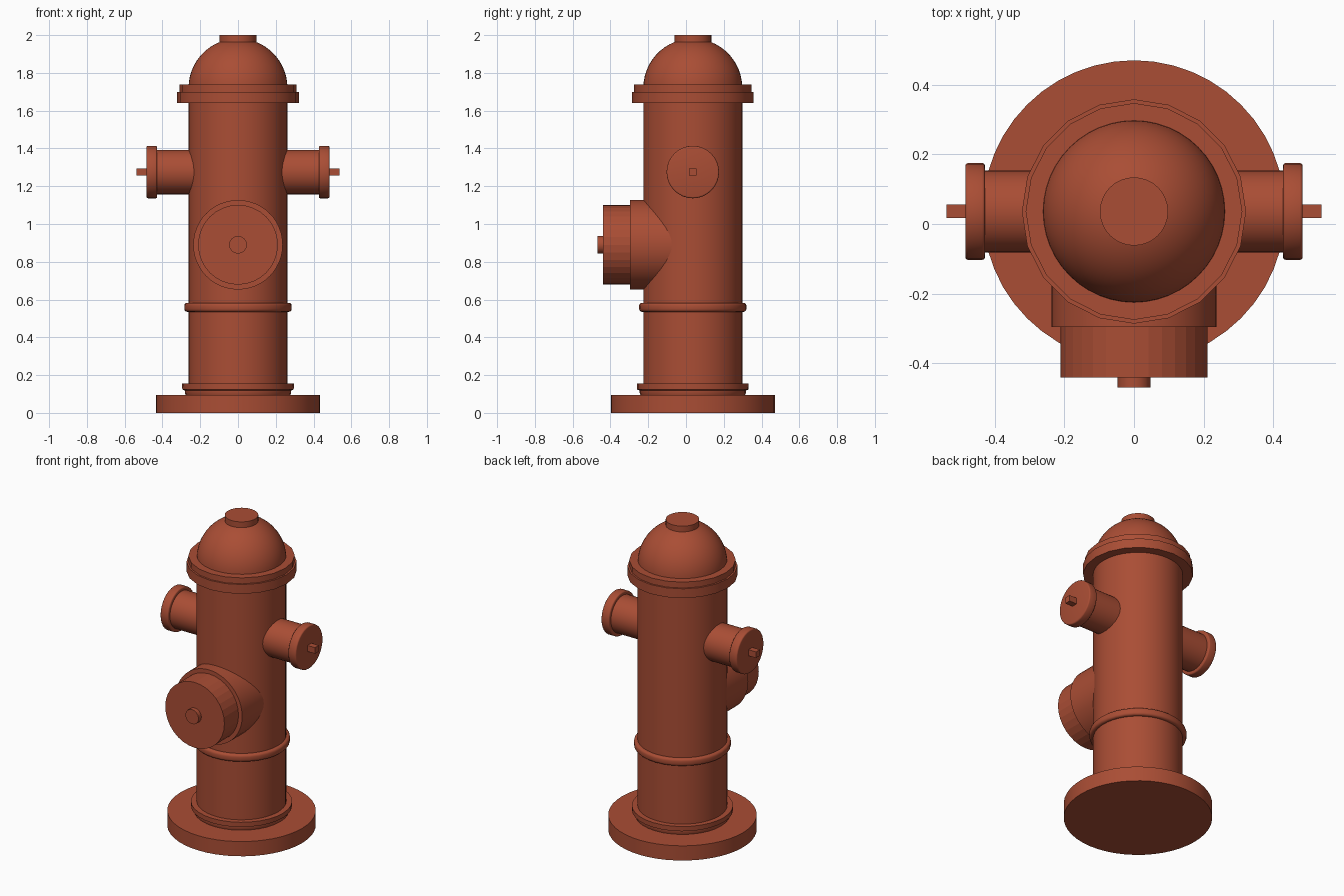
import bpy, bmesh, math
from mathutils import Matrix, Vector

if "Cube" in bpy.data.objects:
    bpy.data.objects.remove(bpy.data.objects["Cube"])

CY = 0.036  # y of the barrel axis

paint = bpy.data.materials.new("red_paint")
paint.diffuse_color = (0.40, 0.075, 0.035, 1)
paint.use_nodes = True
paint.node_tree.nodes["Principled BSDF"].inputs["Base Color"].default_value = paint.diffuse_color


def lathe(name, profile, sides, matrix, angle=35, turn=0.0):
    """Revolve (radius, height) points about local z, closing both ends."""
    bm = bmesh.new()
    rings = []
    for r, h in profile:
        rings.append([bm.verts.new((r * math.cos(turn + 2 * math.pi * i / sides),
                                    r * math.sin(turn + 2 * math.pi * i / sides), h))
                      for i in range(sides)])
    for a, b in zip(rings, rings[1:]):
        for i in range(sides):
            j = (i + 1) % sides
            bm.faces.new((a[i], a[j], b[j], b[i]))
    bm.faces.new(rings[0][::-1])
    bm.faces.new(rings[-1])
    bm.transform(matrix)
    bmesh.ops.recalc_face_normals(bm, faces=bm.faces)
    mesh = bpy.data.meshes.new(name)
    bm.to_mesh(mesh)
    bm.free()
    mesh.materials.append(paint)
    obj = bpy.data.objects.new(name, mesh)
    bpy.context.collection.objects.link(obj)
    bpy.ops.object.select_all(action='DESELECT')
    obj.select_set(True)
    bpy.context.view_layer.objects.active = obj
    if angle:
        bpy.ops.object.shade_smooth_by_angle(angle=math.radians(angle))
    return obj


def drum(r, h0, h1, bevel=0.0):
    """Cylinder profile with optional rounded rims."""
    if not bevel:
        return [(r, h0), (r, h1)]
    arc = [math.radians(a) for a in (0, 30, 60, 90)]
    low = [(r - bevel + bevel * math.sin(a), h0 + bevel - bevel * math.cos(a)) for a in arc]
    return low + [(p, h0 + h1 - h) for p, h in reversed(low)]


up = Matrix.Translation((0, CY, 0))

# Foot, barrel and collars
lathe("base_plate", drum(0.434, 0, 0.095), 48, up)
lathe("base_collar", [(0.275, 0.09), (0.281, 0.105), (0.281, 0.118),
                      (0.295, 0.124), (0.296, 0.155)], 32, up)
lathe("barrel", drum(0.262, 0.05, 1.73), 48, up)
lathe("barrel_band", drum(0.284, 0.535, 0.583, 0.015), 32, up)

# Bonnet flange, dome and top cap
lathe("flange_lower", drum(0.322, 1.64, 1.70), 20, up)
lathe("flange_upper", drum(0.311, 1.69, 1.738), 20, up)
dome = [(0.262 * math.cos(a), 1.72 + 0.262 * math.sin(a))
        for a in (math.radians(90 * i / 13) for i in range(13))]
lathe("dome", dome, 48, up)
lathe("top_cap", drum(0.098, 1.93, 2.0), 32, up)

# Side outlets, mirrored left and right
for side, s in (("right", 1), ("left", -1)):
    m = Matrix.Translation((0, CY, 1.275)) @ Matrix.Rotation(s * math.pi / 2, 4, 'Y')
    lathe(side + "_outlet_pipe", drum(0.118, 0.15, 0.44), 32, m)
    lathe(side + "_outlet_cap", drum(0.139, 0.428, 0.484, 0.008), 32, m)
    lathe(side + "_outlet_nut", drum(0.0275, 0.47, 0.538), 4, m, 0, math.pi / 4)

# Large front outlet
front = Matrix.Translation((0, 0, 0.89)) @ Matrix.Rotation(math.pi / 2, 4, 'X')
lathe("front_outlet_neck", drum(0.237, 0.0, 0.296), 48, front)
lathe("front_outlet_cap", drum(0.211, 0.27, 0.44), 32, front, 5)
lathe("front_outlet_nut", drum(0.047, 0.42, 0.469), 16, front)
